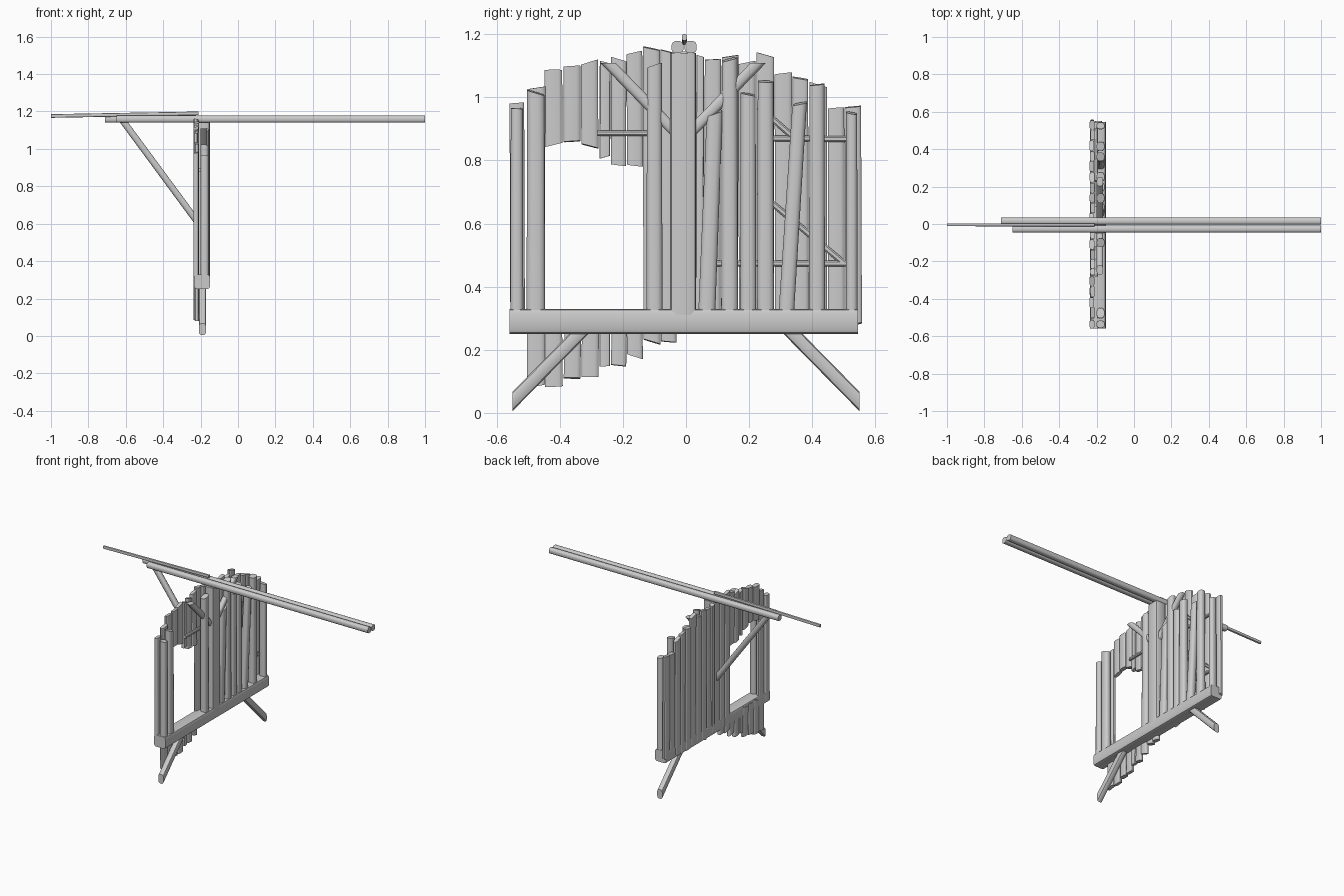
import bpy, bmesh, math, random
from mathutils import Vector

cube = bpy.data.objects.get("Cube")
if cube:
    bpy.data.objects.remove(cube, do_unlink=True)
random.seed(4)

wood = bpy.data.materials.new("pale_grey_wood")
wood.use_nodes = True
GREY = (0.6, 0.6, 0.6, 1)
wood.diffuse_color = GREY
bsdf = next(n for n in wood.node_tree.nodes if n.type == 'BSDF_PRINCIPLED')
bsdf.inputs["Base Color"].default_value = GREY
bsdf.inputs["Roughness"].default_value = 0.9
parts = []


def log(name, start, end, width, depth, square=0.7, cut_start=None, cut_end=None,
        taper=1.0, sides=12):
    """Rounded timber between two points; the cut vectors are the end-face normals."""
    a, b = Vector(start), Vector(end)
    axis = (b - a).normalized()
    # depth runs along x where possible, otherwise along z
    ref = Vector((0, 0, 1)) if abs(axis.x) > 0.9 else Vector((1, 0, 0))
    side = axis.cross(ref).normalized()
    deep = side.cross(axis).normalized()
    bm = bmesh.new()
    rings = []
    for centre, cut, size in ((a, cut_start, 1.0), (b, cut_end, taper)):
        normal = Vector(cut) if cut else axis
        ring = []
        for k in range(sides):
            t = math.tau * (k + 0.5) / sides
            c, s = math.cos(t), math.sin(t)
            u = math.copysign(abs(c) ** square, c) * width / 2 * size
            v = math.copysign(abs(s) ** square, s) * depth / 2 * size
            off = side * u + deep * v
            off -= axis * (off.dot(normal) / axis.dot(normal))
            ring.append(bm.verts.new(centre + off))
        rings.append(ring)
    for k in range(sides):
        n = (k + 1) % sides
        bm.faces.new((rings[0][k], rings[0][n], rings[1][n], rings[1][k]))
    bm.faces.new(rings[0][::-1])
    bm.faces.new(rings[1])
    bmesh.ops.recalc_face_normals(bm, faces=bm.faces)
    mesh = bpy.data.meshes.new(name)
    bm.to_mesh(mesh)
    bm.free()
    mesh.materials.append(wood)
    obj = bpy.data.objects.new(name, mesh)
    bpy.context.collection.objects.link(obj)
    parts.append(obj)
    return obj


def rough():
    """Normal of a roughly sawn upright end."""
    return (random.uniform(-0.2, 0.2), random.uniform(-0.35, 0.35), 1)


def plank(name, left, right, bottom, top):
    y = (left + right) / 2
    x = -0.223 + random.uniform(-0.003, 0.003)
    log(name, (x, y, bottom), (x, y + random.uniform(-0.003, 0.003), top),
        right - left, 0.026, 0.5, rough(), rough())


def post(name, y, top, width, lean=0.0):
    log(name, (-0.179, y, 0.32), (-0.179, y + lean, top), width, 0.045, 0.7,
        (0, 0, 1), rough(), 0.93)


# Sill and centre post
log("sill_beam", (-0.192, -0.56, 0.29), (-0.192, 0.545, 0.29), 0.08, 0.085, 0.35)
log("centre_post", (-0.187, -0.009, 0.31), (-0.187, -0.009, 1.14), 0.083, 0.075, 0.35)

# Twin top beams and the thin pole lying on them
log("top_beam_right", (-0.65, -0.027, 1.159), (1, -0.027, 1.159), 0.039, 0.039, 0.75)
log("top_beam_left", (-0.71, 0.015, 1.159), (1, 0.015, 1.159), 0.039, 0.039, 0.75)
log("top_pole", (-1, -0.004, 1.176), (-0.21, -0.005, 1.19), 0.016, 0.02, 0.6)

# Long brace below the overhanging beams
log("beam_brace", (-0.225, -0.008, 0.62), (-0.612, -0.008, 1.145), 0.036, 0.036, 0.7,
    (1, 0, 0), (0, 0, 1))

# Mirrored feet and post braces
for label, s in (("right", -1), ("left", 1)):
    log("foot_" + label, (-0.19, s * 0.55, 0.036), (-0.19, s * 0.31, 0.28), 0.044, 0.04,
        0.6, (0, 1, 0))
    log("post_brace_" + label, (-0.182, -0.009 + s * 0.02, 0.885),
        (-0.182, -0.009 + s * 0.237, 1.108), 0.036, 0.036, 0.7, None, (0, 0, 1))

# Full-height planks: left edge, right edge, bottom, top
for i, row in enumerate((
        (-.557, -.51, .27, .98), (-.505, -.447, .085, 1.03), (-.135, -.08, .225, 1.155),
        (-.08, -.03, .225, 1.145), (-.03, .03, .26, 1.135))):
    plank("plank_right_%d" % i, *row)

# Planks of the solid side
edges = (.03, .057, .111, .167, .223, .282, .34, .392, .45, .505, .56)
tops = (1.13, 1.12, 1.13, 1.11, 1.135, 1.075, 1.06, 1.04, .965, .97)
for i, top in enumerate(tops):
    plank("plank_left_%d" % i, edges[i], edges[i + 1] - 0.002,
          random.uniform(0.255, 0.28), top)

# Short planks above and below the opening
edges = (-.447, -.388, -.332, -.275, -.238, -.187, -.134)
lows = (.085, .11, .115, .15, .15, .18)
heads = (.85, .86, .845, .81, .785, .785)
tops = (1.085, 1.097, 1.11, 1.11, 1.12, 1.14)
for i in range(len(lows)):
    left, right = edges[i], edges[i + 1] - 0.002
    plank("lower_plank_%d" % i, left, right, lows[i], 0.315)
    plank("upper_plank_%d" % i, left, right, heads[i], tops[i])

# Front layer of posts: centre, top, width, lean
for i, row in enumerate((
        (-.536, .965, .042), (-.476, 1.015, .06), (-.1, 1.1, .052),
        (.066, .95, .055, .025), (.138, 1.12, .054), (.197, 1.01, .052),
        (.252, 1.05, .054), (.318, .98, .05, .042), (.415, 1.04, .052),
        (.525, .95, .038))):
    post("front_post_%d" % i, *row)

# Rails and lattice struts between the layers
for name, y0, z0, y1, z1 in (
        ("window_rail", -.28, .886, -.12, .886), ("upper_rail", .23, .87, .51, .868),
        ("lower_rail", .09, .474, .51, .474), ("lower_strut", .23, .7, .5, .475),
        ("upper_strut", .23, .97, .35, .865)):
    log(name, (-0.203, y0, z0), (-0.203, y1, z1), 0.02, 0.02, 0.8, sides=8)

# Smooth rounded sides, crisp sawn ends
for obj in bpy.context.selected_objects:
    obj.select_set(False)
for obj in parts:
    obj.select_set(True)
bpy.context.view_layer.objects.active = parts[0]
bpy.ops.object.shade_smooth_by_angle(angle=math.radians(40))
